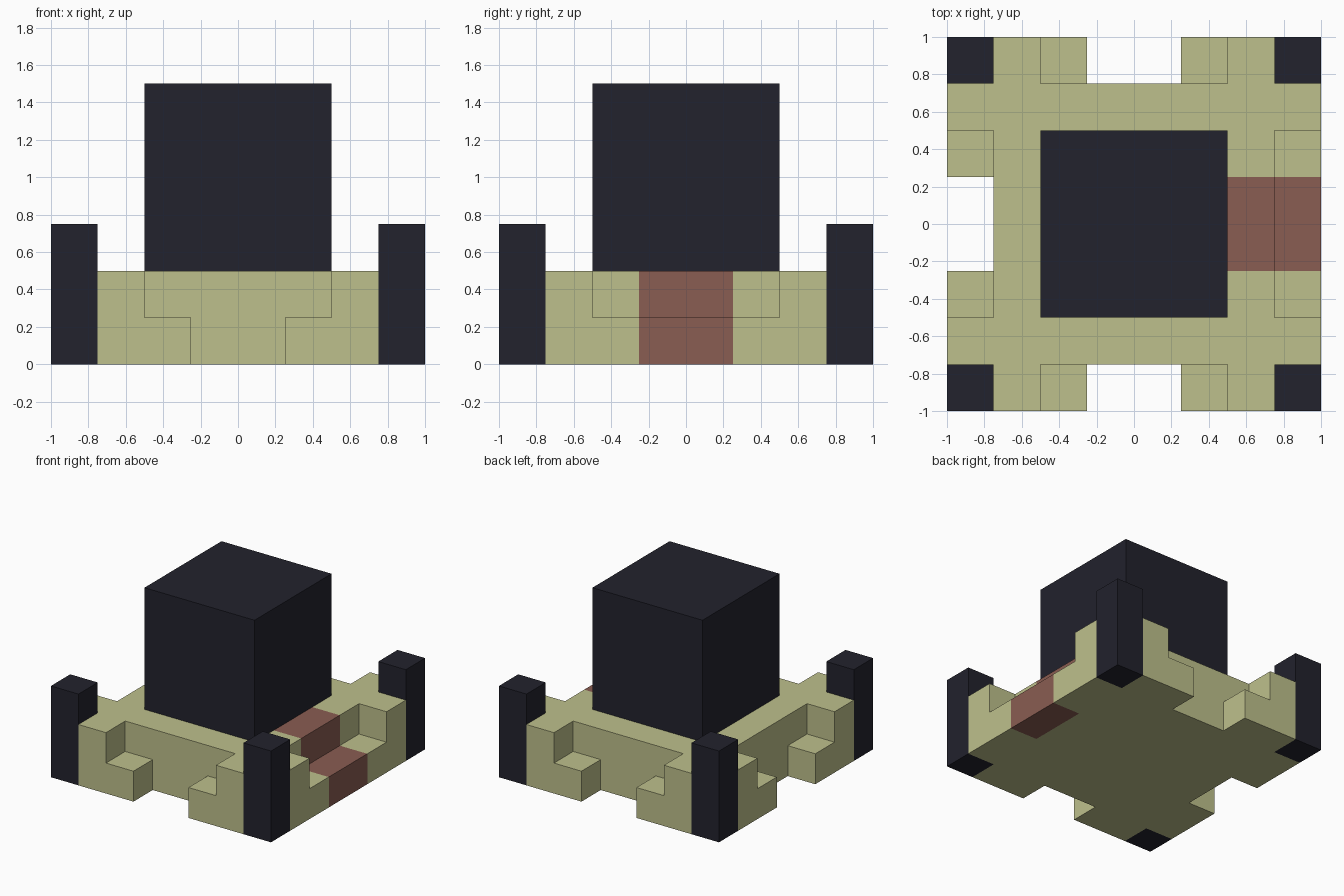
import bpy
import bmesh

if "Cube" in bpy.data.objects:
    bpy.data.objects.remove(bpy.data.objects["Cube"], do_unlink=True)

U = 0.25  # block size


def material(name, color):
    mat = bpy.data.materials.new(name)
    mat.use_nodes = True
    mat.diffuse_color = (*color, 1)
    mat.node_tree.nodes["Principled BSDF"].inputs["Base Color"].default_value = (*color, 1)
    return mat


sand = material("sand green", (0.515, 0.527, 0.262))
dark = material("dark slate", (0.016, 0.016, 0.026))
brick = material("brick red", (0.254, 0.109, 0.084))


def prism(name, outline, bottom, top, mat):
    """Extrude a plan outline, given in block units, between two heights."""
    bm = bmesh.new()
    face = bm.faces.new([bm.verts.new((x * U, y * U, bottom * U)) for x, y in outline])
    ext = bmesh.ops.extrude_face_region(bm, geom=[face], use_keep_orig=True)
    verts = [v for v in ext["geom"] if isinstance(v, bmesh.types.BMVert)]
    bmesh.ops.translate(bm, verts=verts, vec=(0, 0, (top - bottom) * U))
    bmesh.ops.recalc_face_normals(bm, faces=bm.faces)
    mesh = bpy.data.meshes.new(name)
    bm.to_mesh(mesh)
    bm.free()
    mesh.materials.append(mat)
    obj = bpy.data.objects.new(name, mesh)
    bpy.context.collection.objects.link(obj)
    return obj


def rect(x0, x1, y0, y1):
    return [(x0, y0), (x1, y0), (x1, y1), (x0, y1)]


def platform_outline(gap):
    """Square with two arms per corner, repeated by quarter turns."""
    quarter = [(3, gap), (4, gap), (4, 3), (3, 3), (3, 4), (gap, 4), (gap, 3)]
    points = []
    for _ in range(4):
        points += quarter
        quarter = [(-y, x) for x, y in quarter]
    return points


# Platform: wide lower layer, and upper layer notched for the stair
prism("platform_lower", platform_outline(1), 0, 1, sand)
notch = [(3, -1), (2, -1), (2, 1), (3, 1)]
prism("platform_upper", platform_outline(2) + notch, 1, 2, sand)

# Stair on the left side
prism("stair_lower_step", rect(3, 4, -1, 1), 0, 1, brick)
prism("stair_upper_step", rect(2, 3, -1, 1), 1, 2, brick)

# Corner pillars
for sx, side in ((1, "left"), (-1, "right")):
    for sy, end in ((-1, "front"), (1, "back")):
        x, y = sorted((3 * sx, 4 * sx)), sorted((3 * sy, 4 * sy))
        prism(f"pillar_{end}_{side}", rect(*x, *y), 0, 3, dark)

# Central block
prism("central_block", rect(-2, 2, -2, 2), 2, 6, dark)
